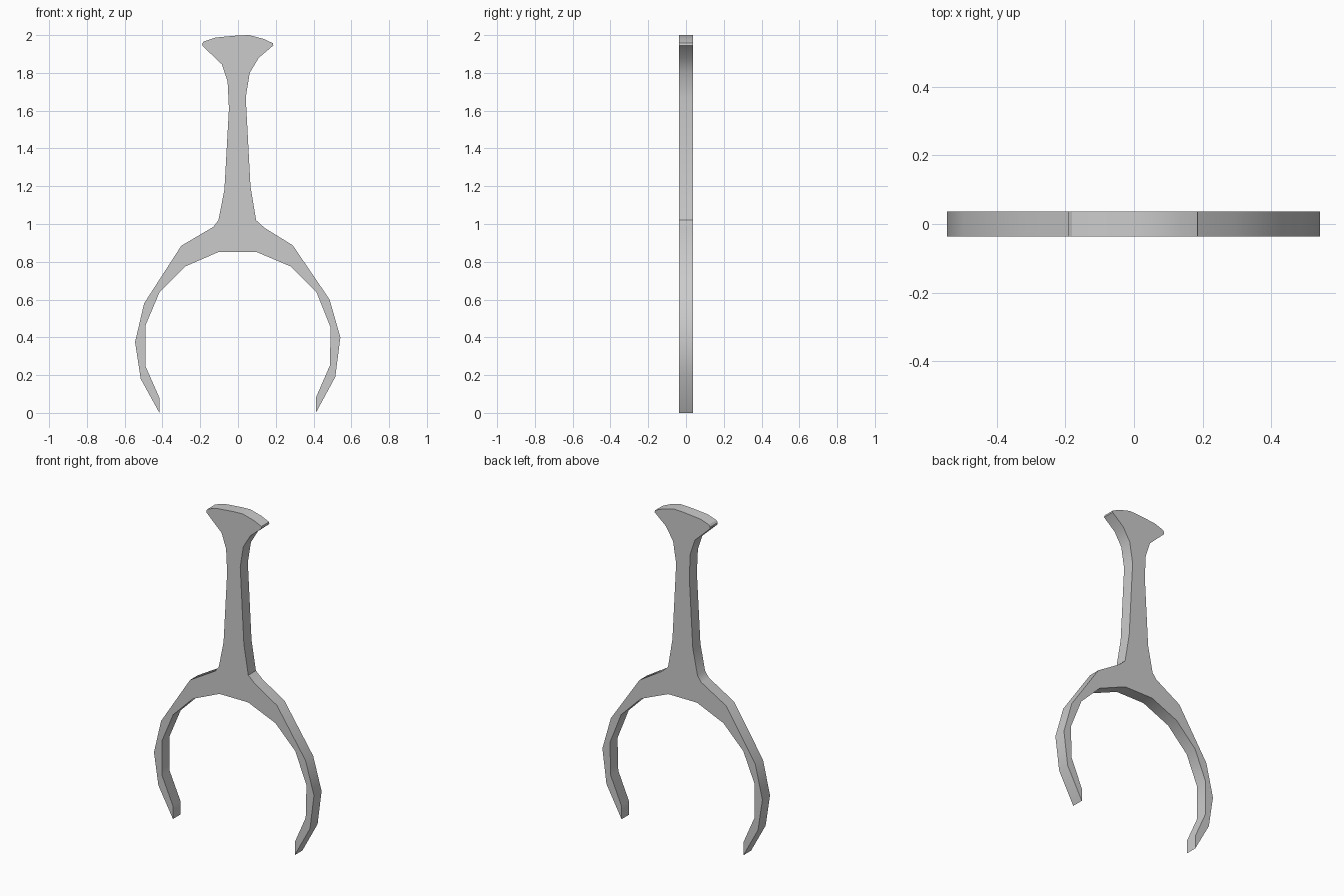
import bpy, bmesh, math

if "Cube" in bpy.data.objects:
    bpy.data.objects.remove(bpy.data.objects["Cube"])

HALF_DEPTH = 0.037

# Outline pieces in (x, z), running clockwise from the top of the head
head = [(-0.19, 1.955), (-0.18, 1.967), (-0.12, 1.987), (0.0, 1.998), (0.06, 2.0),
        (0.135, 1.98), (0.185, 1.957), (0.187, 1.945)]
stem_right = [(0.11, 1.88), (0.062, 1.80), (0.041, 1.67), (0.066, 1.20), (0.096, 1.02), (0.14, 0.98)]
prong_right = [(0.29, 0.887), (0.485, 0.60), (0.542, 0.40), (0.515, 0.19), (0.412, 0.0),
               (0.412, 0.08), (0.486, 0.25), (0.491, 0.45), (0.415, 0.64), (0.28, 0.775), (0.095, 0.853)]
prong_left = [(-0.10, 0.853), (-0.28, 0.775), (-0.415, 0.64), (-0.491, 0.46), (-0.491, 0.25),
              (-0.416, 0.08), (-0.416, 0.0), (-0.515, 0.18), (-0.545, 0.375), (-0.497, 0.58), (-0.30, 0.885)]
stem_left = [(-0.13, 0.985), (-0.104, 1.02), (-0.072, 1.18), (-0.048, 1.61), (-0.055, 1.755),
             (-0.085, 1.845), (-0.188, 1.943)]


def plate(name, outline, half):
    """Flat plate: outline in the xz plane, extruded along y."""
    bm = bmesh.new()
    face = bm.faces.new([bm.verts.new((x, -half, z)) for x, z in outline])
    out = bmesh.ops.extrude_face_region(bm, geom=[face])
    moved = [g for g in out["geom"] if isinstance(g, bmesh.types.BMVert)]
    bmesh.ops.translate(bm, vec=(0, 2 * half, 0), verts=moved)
    bmesh.ops.recalc_face_normals(bm, faces=bm.faces)
    mesh = bpy.data.meshes.new(name)
    bm.to_mesh(mesh)
    bm.free()
    obj = bpy.data.objects.new(name, mesh)
    bpy.context.collection.objects.link(obj)
    return obj


# Two-pronged fork with stem and flared head, one continuous plate
fork = plate("forked_plate", head + stem_right + prong_right + prong_left + stem_left, HALF_DEPTH)
bpy.context.view_layer.objects.active = fork
fork.select_set(True)
bpy.ops.object.shade_smooth_by_angle(angle=math.radians(30))
